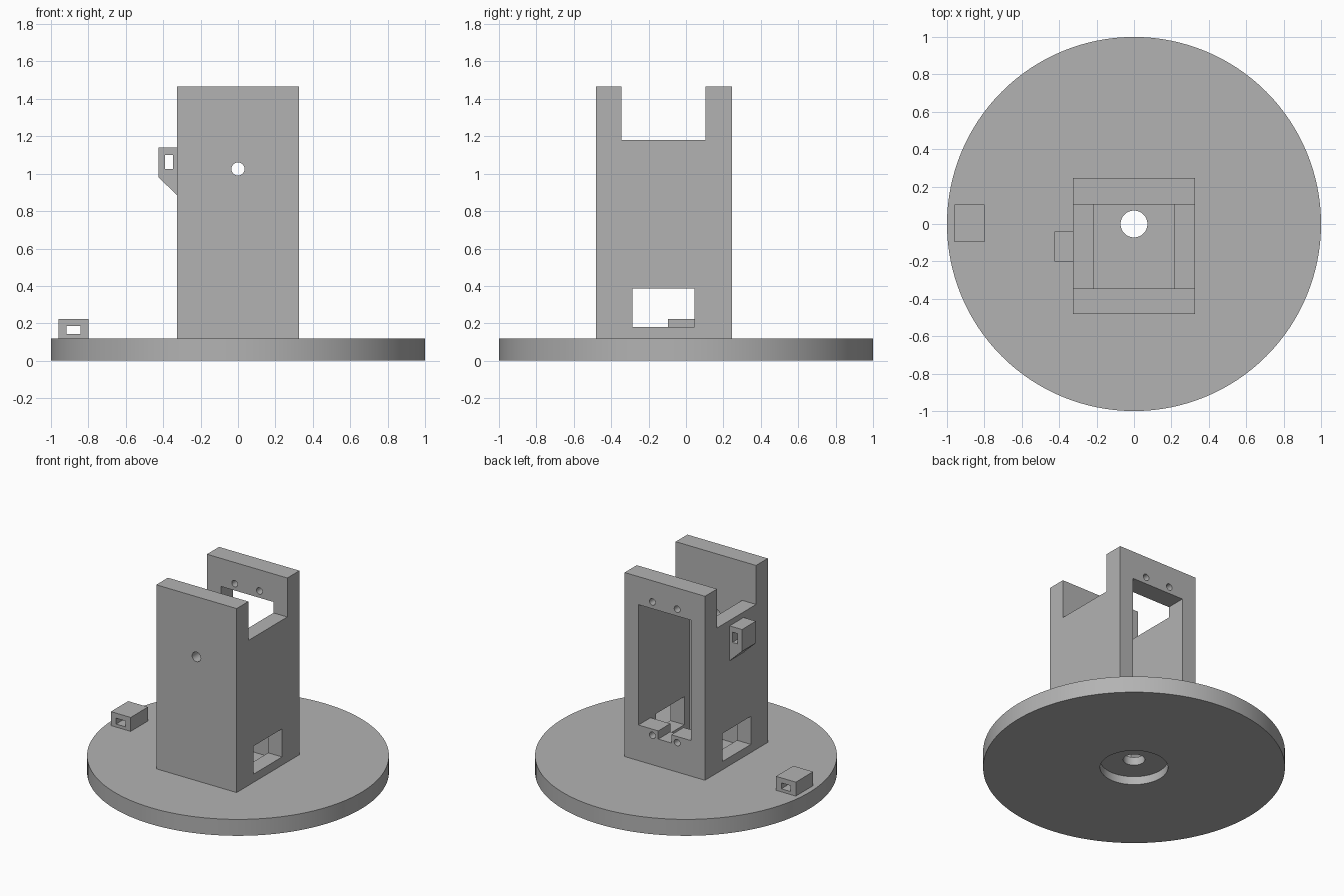
import bpy, math

if "Cube" in bpy.data.objects:
    bpy.data.objects.remove(bpy.data.objects["Cube"])

grey = bpy.data.materials.new("plain grey")
grey.diffuse_color = (0.45, 0.45, 0.45, 1)
grey.use_nodes = True
grey.node_tree.nodes["Principled BSDF"].inputs["Base Color"].default_value = grey.diffuse_color


def prism(name, points, axis, lo, hi):
    """Extrude a closed outline along x or y from lo to hi."""
    place = {"x": lambda p, d: (d, p[0], p[1]), "y": lambda p, d: (p[0], d, p[1])}[axis]
    n = len(points)
    verts = [place(p, lo) for p in points] + [place(p, hi) for p in points]
    faces = [tuple(range(n)), tuple(range(2 * n - 1, n - 1, -1))]
    faces += [(i, i + n, (i + 1) % n + n, (i + 1) % n) for i in range(n)]
    mesh = bpy.data.meshes.new(name)
    mesh.from_pydata(verts, [], faces)
    ob = bpy.data.objects.new(name, mesh)
    bpy.context.collection.objects.link(ob)
    # consistent outward normals
    bpy.context.view_layer.objects.active = ob
    bpy.ops.object.select_all(action='DESELECT')
    ob.select_set(True)
    bpy.ops.object.mode_set(mode='EDIT')
    bpy.ops.mesh.select_all(action='SELECT')
    bpy.ops.mesh.normals_make_consistent(inside=False)
    bpy.ops.object.mode_set(mode='OBJECT')
    mesh.materials.append(grey)
    return ob


def box(name, x0, x1, y0, y1, z0, z1):
    return prism(name, [(x0, z0), (x1, z0), (x1, z1), (x0, z1)], "y", y0, y1)


def cylinder(name, r, depth, loc, rot=(0, 0, 0), sides=32):
    bpy.ops.mesh.primitive_cylinder_add(vertices=sides, radius=r, depth=depth,
                                        location=loc, rotation=rot)
    ob = bpy.context.object
    ob.name = name
    ob.data.materials.append(grey)
    return ob


def cut(target, cutters):
    """Subtract each cutter, then remove it."""
    for c in cutters:
        mod = target.modifiers.new("cut", 'BOOLEAN')
        mod.operation, mod.solver, mod.object = 'DIFFERENCE', 'EXACT', c
        bpy.context.view_layer.objects.active = target
        bpy.ops.object.modifier_apply(modifier=mod.name)
        bpy.data.objects.remove(c)


def smooth(ob):
    bpy.ops.object.select_all(action='DESELECT')
    ob.select_set(True)
    bpy.context.view_layer.objects.active = ob
    bpy.ops.object.shade_smooth_by_angle(angle=math.radians(30))


ALONG_Y = (math.pi / 2, 0, 0)

# round base with a shaft hole and a recess underneath
base = cylinder("base_plate", 1.0, 0.12, (0, 0, 0.06), sides=128)
cut(base, [cylinder("recess", 0.225, 0.12, (0, 0, 0.0), sides=64),
           cylinder("shaft_hole", 0.072, 0.5, (0, 0, 0.1))])
smooth(base)

# tower: side profile with the top notch
tower = prism("tower", [(-0.48, 0.12), (0.245, 0.12), (0.245, 1.465), (0.105, 1.465),
                        (0.105, 1.18), (-0.345, 1.18), (-0.345, 1.465), (-0.48, 1.465)],
              "x", -0.325, 0.325)
cutters = [
    box("cavity", -0.213, 0.213, -0.345, 0.105, 0.05, 1.6),
    box("back_window", -0.213, 0.213, 0.0, 0.4, 0.38, 1.26),
    box("cable_slot", -0.053, 0.053, 0.0, 0.4, 0.32, 0.45),
    box("side_windows", -0.5, 0.5, -0.285, 0.045, 0.18, 0.385),
    cylinder("front_hole", 0.035, 0.3, (0, -0.45, 1.025), ALONG_Y),
]
for x in (-0.1, 0.1):
    for z in (0.335, 1.31):
        cutters.append(cylinder("screw_hole", 0.024, 0.3, (x, 0.18, z), ALONG_Y, 24))
cut(tower, cutters)
smooth(tower)

# sloped guide loop on the tower side
guide = prism("tower_guide", [(-0.325, 0.885), (-0.325, 1.14), (-0.425, 1.14), (-0.425, 0.98)],
              "y", -0.2, -0.04)
cut(guide, [box("guide_hole", -0.39, -0.347, -0.4, 0.2, 1.025, 1.1)])

# small guide loop on the base
block = box("base_guide", -0.96, -0.8, -0.097, 0.103, 0.12, 0.222)
cut(block, [box("block_hole", -0.918, -0.843, -0.3, 0.3, 0.142, 0.185)])
